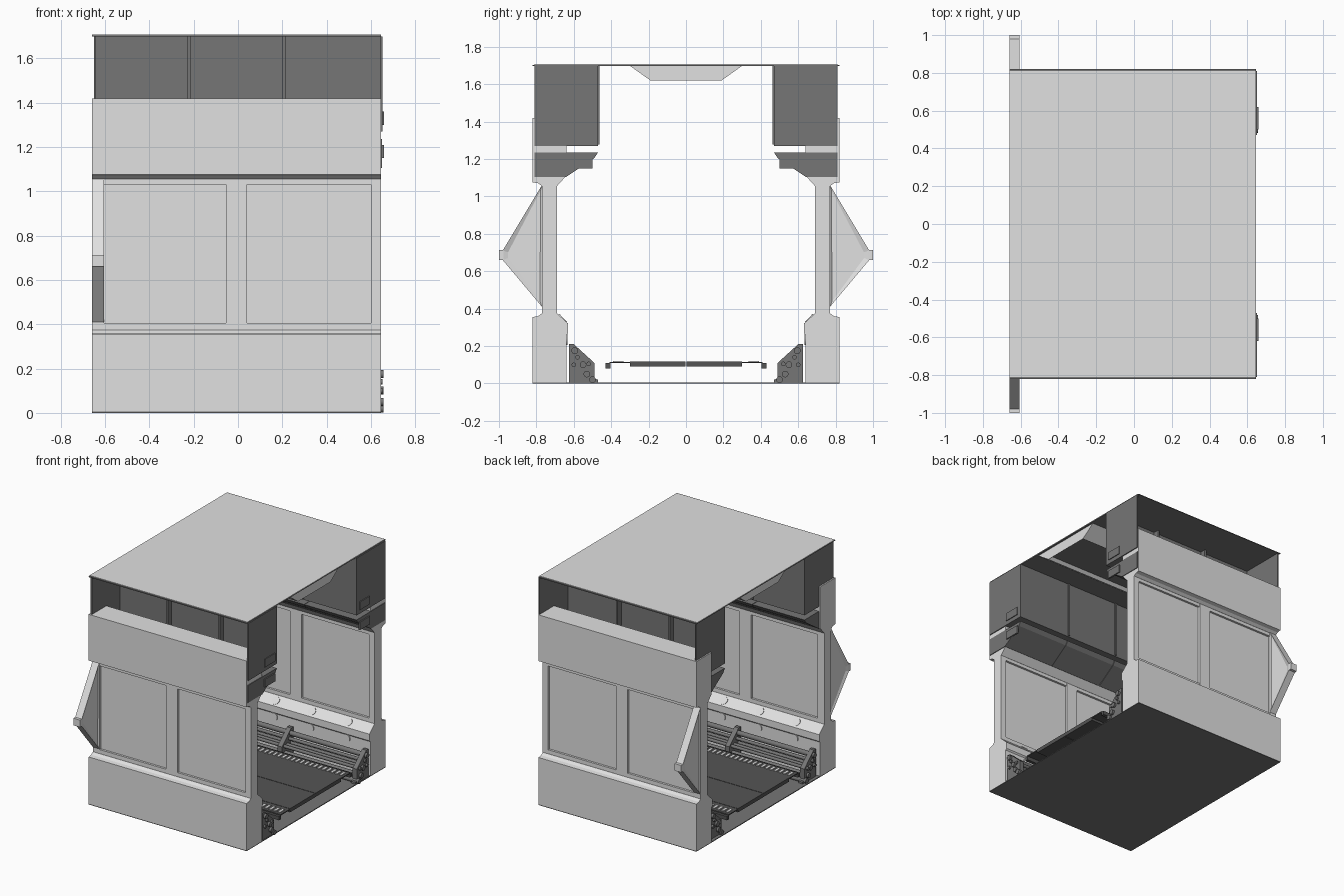
import bpy, bmesh, math
from mathutils import Matrix

cube = bpy.data.objects.get("Cube")
if cube:
    bpy.data.objects.remove(cube, do_unlink=True)


def material(name, v):
    m = bpy.data.materials.new(name)
    m.use_nodes = True
    m.diffuse_color = (v, v, v, 1)
    m.node_tree.nodes["Principled BSDF"].inputs["Base Color"].default_value = (v, v, v, 1)
    return m


LIGHT = material("light grey", 0.75)
DARK = material("dark grey", 0.18)
FLOOR = material("charcoal", 0.09)

LEFT, RIGHT = -0.66, 0.645      # ends of the corridor section


def finish(bm, name, *mats):
    bmesh.ops.recalc_face_normals(bm, faces=bm.faces)
    me = bpy.data.meshes.new(name)
    bm.to_mesh(me)
    bm.free()
    for m in mats:
        me.materials.append(m)
    ob = bpy.data.objects.new(name, me)
    bpy.context.collection.objects.link(ob)
    return ob


def add_prism(bm, profile, x0, x1, s=1):
    """Extrude a (y, z) outline along x; s mirrors it in y."""
    f = bm.faces.new([bm.verts.new((x0, s * y, z)) for y, z in profile])
    ext = bmesh.ops.extrude_face_region(bm, geom=[f])["geom"]
    moved = [v for v in ext if isinstance(v, bmesh.types.BMVert)]
    bmesh.ops.translate(bm, verts=moved, vec=(x1 - x0, 0, 0))
    bmesh.ops.recalc_face_normals(bm, faces=bm.faces)


def prism(name, profile, x0, x1, s, mat):
    bm = bmesh.new()
    add_prism(bm, profile, x0, x1, s)
    return finish(bm, name, mat)


def rect(y0, y1, z0, z1):
    return [(y0, z0), (y1, z0), (y1, z1), (y0, z1)]


def rods(name, places, radius, x0, x1, s, mat):
    bm = bmesh.new()
    for y, z in places:
        mx = Matrix.Translation(((x0 + x1) / 2, s * y, z)) @ Matrix.Rotation(math.pi / 2, 4, 'Y')
        bmesh.ops.create_cone(bm, cap_ends=True, segments=12, radius1=radius,
                              radius2=radius, depth=x1 - x0, matrix=mx)
    ob = finish(bm, name, mat)
    for p in ob.data.polygons:
        p.use_smooth = len(p.vertices) == 4
    return ob


# Roof and ground plates
prism("roof_underside", rect(-.82, .82, 1.698, 1.703), LEFT, RIGHT, 1, DARK)
prism("roof_top", rect(-.81, .81, 1.703, 1.707), LEFT, RIGHT, 1, LIGHT)
prism("ground_plate", rect(-.82, .82, 0, .006), LEFT, RIGHT, 1, DARK)

# Ceiling housing with a dark recessed underside
bm = bmesh.new()
add_prism(bm, [(-.3, 1.698), (.3, 1.698), (.19, 1.62), (-.19, 1.62)], -.63, .63)
under = [f for f in bm.faces if f.normal.z < -.95]
bmesh.ops.inset_region(bm, faces=under, thickness=.03, depth=-.02)
for f in under:
    f.material_index = 1
finish(bm, "ceiling_housing", LIGHT, DARK)

# Raised walkway
for s, side in ((-1, "front"), (1, "back")):
    prism(side + "_floor_panel", rect(.002, .3, .09, .118), -.64, .64, s, FLOOR)
    prism(side + "_floor_edge", rect(.3, .41, .108, .116), -.64, .64, s, FLOOR)
    prism(side + "_floor_lip", rect(.405, .43, .08, .108), -.64, .64, s, FLOOR)
    bm = bmesh.new()
    for i in range(34):
        x = -.62 + i * .037
        add_prism(bm, rect(.335, .39, .116, .121), x, x + .02, s)
    finish(bm, side + "_floor_grating", LIGHT)

BASE = [(.82, .006), (.82, .355), (.79, .36), (.77, .375), (.69, .375), (.63, .32),
        (.63, .27), (.64, .26), (.64, .006)]
BEAM = [(.77, 1.055), (.79, 1.07), (.82, 1.075), (.82, 1.42), (.64, 1.42), (.64, 1.11), (.69, 1.055)]
WEDGE = [(.81, 1.105), (.81, 1.235), (.47, 1.235), (.49, 1.205), (.64, 1.105)]
FIN = [(.77, .41), (.77, 1.06), (.98, .71), (.98, .66)]
BRACKET = [(.47, .006), (.625, .006), (.625, .21), (.6, .21), (.49, .11), (.49, .025), (.47, .02)]

for s, side in ((-1, "front"), (1, "back")):
    # Wall: base, beam, thin core and raised frame around two panels
    prism(side + "_wall_base", BASE, LEFT, RIGHT, s, LIGHT)
    prism(side + "_wall_beam", BEAM, LEFT, RIGHT, s, LIGHT)
    prism(side + "_wall_panels", rect(.707, .753, .37, 1.06), LEFT + .01, RIGHT - .01, s, LIGHT)
    bm = bmesh.new()
    for x0, x1 in ((LEFT, -.605), (-.055, .04), (.6, RIGHT)):
        add_prism(bm, rect(.69, .77, .37, 1.06), x0, x1, s)
    for z0, z1 in ((.37, .405), (1.03, 1.06)):
        add_prism(bm, rect(.691, .769, z0, z1), LEFT + .002, RIGHT - .002, s)
    finish(bm, side + "_wall_frame", LIGHT)

    # Outer triangular fin with shallow recessed cheeks and a blunt tip
    bm = bmesh.new()
    add_prism(bm, FIN, LEFT, -.605, s)
    cheeks = [f for f in bm.faces if abs(f.normal.x) > .9]
    bmesh.ops.inset_individual(bm, faces=cheeks, thickness=.03, depth=-.008)
    finish(bm, side + "_fin", LIGHT)
    prism(side + "_fin_tip", rect(.975, 1, .66, .713), LEFT, -.605, s, LIGHT)

    # Upper locker: open outward, with end caps, inner face, shelf and ribs
    bm = bmesh.new()
    for x0, x1 in ((-.65, -.64), (.642, .652)):
        add_prism(bm, rect(.47, .81, 1.27, 1.698), x0, x1, s)
    add_prism(bm, rect(.47, .478, 1.27, 1.698), -.64, .642, s)
    add_prism(bm, rect(.478, .64, 1.27, 1.278), -.64, .642, s)
    for x in (-.23, .2):
        add_prism(bm, rect(.462, .52, 1.278, 1.698), x, x + .015, s)
    finish(bm, side + "_upper_locker", DARK)

    # Sloped trough below the locker, in three lengths
    for i, x in enumerate((-.65, -.215, .219)):
        prism(f"{side}_trough_{i + 1}", WEDGE, x, x + .431, s, DARK)

    # End vents on the right side of the beam
    for z in (1.15, 1.3):
        prism(side + "_end_vent", rect(.5, .62, z, z + .06), .645, .658, s, DARK)

    # Pipe brackets and pipes along the foot of the wall
    for x in (-.635, -.015, .605):
        prism(side + "_pipe_bracket", BRACKET, x, x + .035, s, DARK)
    rods(side + "_thick_pipes", [(.5, .02), (.53, .05), (.55, .1), (.595, .175)],
         .018, -.65, .656, s, DARK)
    rods(side + "_thin_pipes", [(.58, .14), (.52, .105), (.6, .1)], .012, -.65, .652, s, DARK)

    # Round covers on the inner slope and inner face of the base
    bm = bmesh.new()
    slope = math.atan2(.06, .055)
    for x in (-.45, -.15, .15, .45):
        for y, z, a in ((.66, .3475, s * (math.pi / 2 - slope + .08)), (.638, .235, math.pi / 2)):
            mx = Matrix.Translation((x, s * y, z)) @ Matrix.Rotation(a, 4, 'X')
            bmesh.ops.create_cone(bm, cap_ends=True, segments=16, radius1=.03,
                                  radius2=.03, depth=.009, matrix=mx)
    finish(bm, side + "_round_covers", LIGHT)
